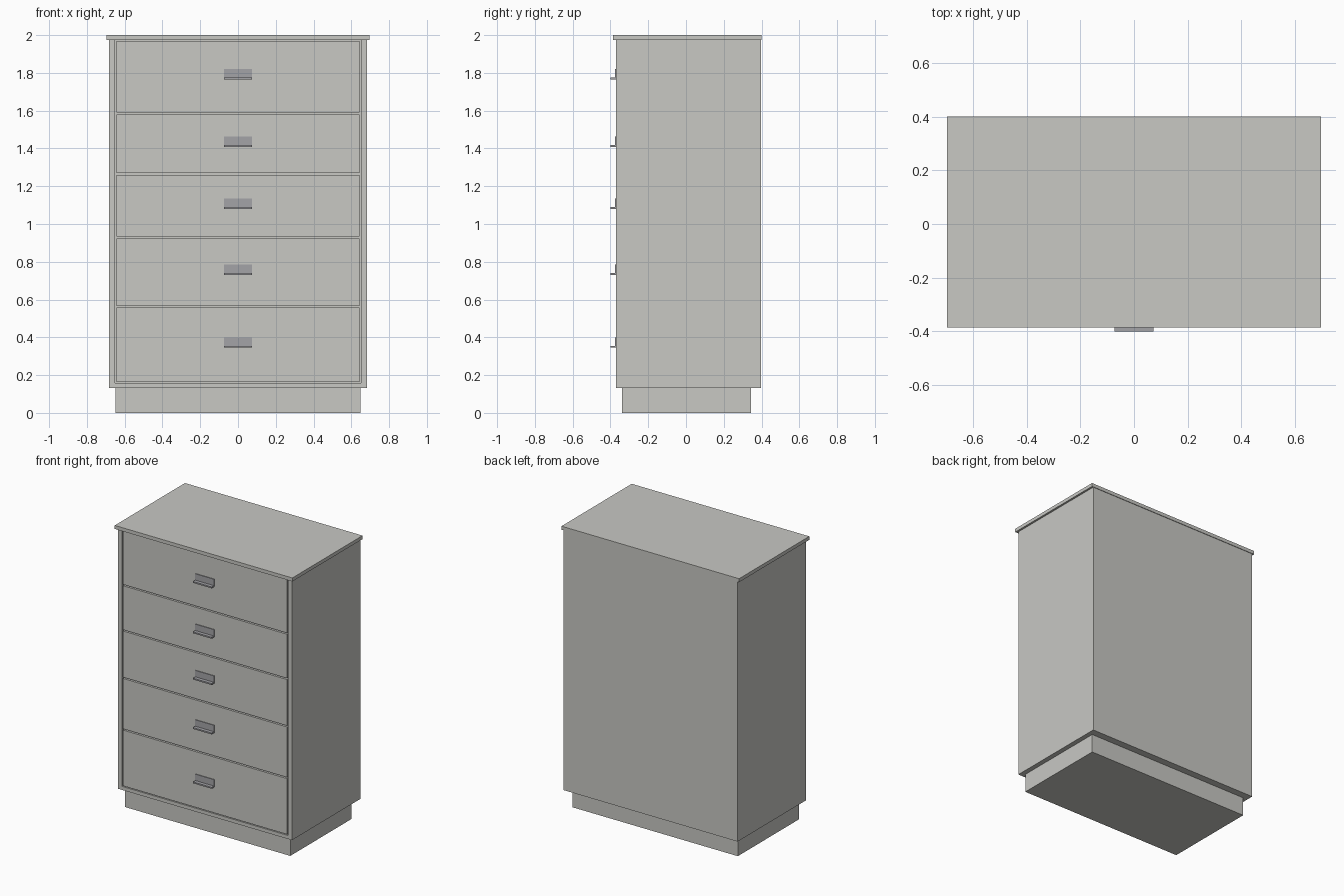
import bpy
import bmesh

cube = bpy.data.objects.get("Cube")
if cube:
    bpy.data.objects.remove(cube, do_unlink=True)


def make_material(name, rgb):
    mat = bpy.data.materials.new(name)
    mat.use_nodes = True
    color = (*rgb, 1.0)
    mat.diffuse_color = color
    mat.node_tree.nodes["Principled BSDF"].inputs["Base Color"].default_value = color
    return mat


paint = make_material("warm grey paint", (0.58, 0.58, 0.55))
metal = make_material("grey metal", (0.37, 0.37, 0.39))


def finish(name, bm, mat):
    bmesh.ops.recalc_face_normals(bm, faces=bm.faces)
    mesh = bpy.data.meshes.new(name)
    bm.to_mesh(mesh)
    bm.free()
    mesh.materials.append(mat)
    obj = bpy.data.objects.new(name, mesh)
    bpy.context.collection.objects.link(obj)
    return obj


def box(name, xs, ys, zs, mat=paint):
    bm = bmesh.new()
    bmesh.ops.create_cube(bm, size=1)
    for v in bm.verts:
        v.co = [r[0] if c < 0 else r[1] for c, r in zip(v.co, (xs, ys, zs))]
    return finish(name, bm, mat)


def handle(name, z, half_width=0.073):
    # L-shaped pull: thin back plate with a projecting lip
    profile = [(-0.37, 0), (-0.40, 0), (-0.40, 0.01),
               (-0.375, 0.01), (-0.375, 0.055), (-0.37, 0.055)]
    bm = bmesh.new()
    face = bm.faces.new([bm.verts.new((-half_width, y, z + h)) for y, h in profile])
    swept = bmesh.ops.extrude_face_region(bm, geom=[face])["geom"]
    verts = [g for g in swept if isinstance(g, bmesh.types.BMVert)]
    bmesh.ops.translate(bm, verts=verts, vec=(2 * half_width, 0, 0))
    return finish(name, bm, metal)


# Carcass
FRONT, BACK = -0.37, 0.396
box("plinth", (-0.648, 0.648), (-0.34, 0.345), (0, 0.132))
for side, sign in (("left", 1), ("right", -1)):
    box(side + "_side", sorted((sign * 0.652, sign * 0.682)), (FRONT, BACK), (0.132, 1.975))
box("bottom_board", (-0.652, 0.652), (FRONT, BACK), (0.132, 0.157))
box("back_board", (-0.652, 0.652), (BACK - 0.02, BACK), (0.157, 1.975))
box("top_board", (-0.696, 0.696), (-0.386, 0.4), (1.975, 2.0))

# Drawers, from bottom to top: bottom edge, top edge, handle height
drawers = [(0.163, 0.558, 0.345), (0.567, 0.924, 0.73), (0.933, 1.26, 1.08),
           (1.269, 1.581, 1.408), (1.59, 1.97, 1.765)]
for i, (low, high, grip) in enumerate(drawers, 1):
    box(f"drawer_{i}", (-0.644, 0.644), (FRONT, BACK - 0.04), (low, high))
    handle(f"drawer_handle_{i}", grip)
